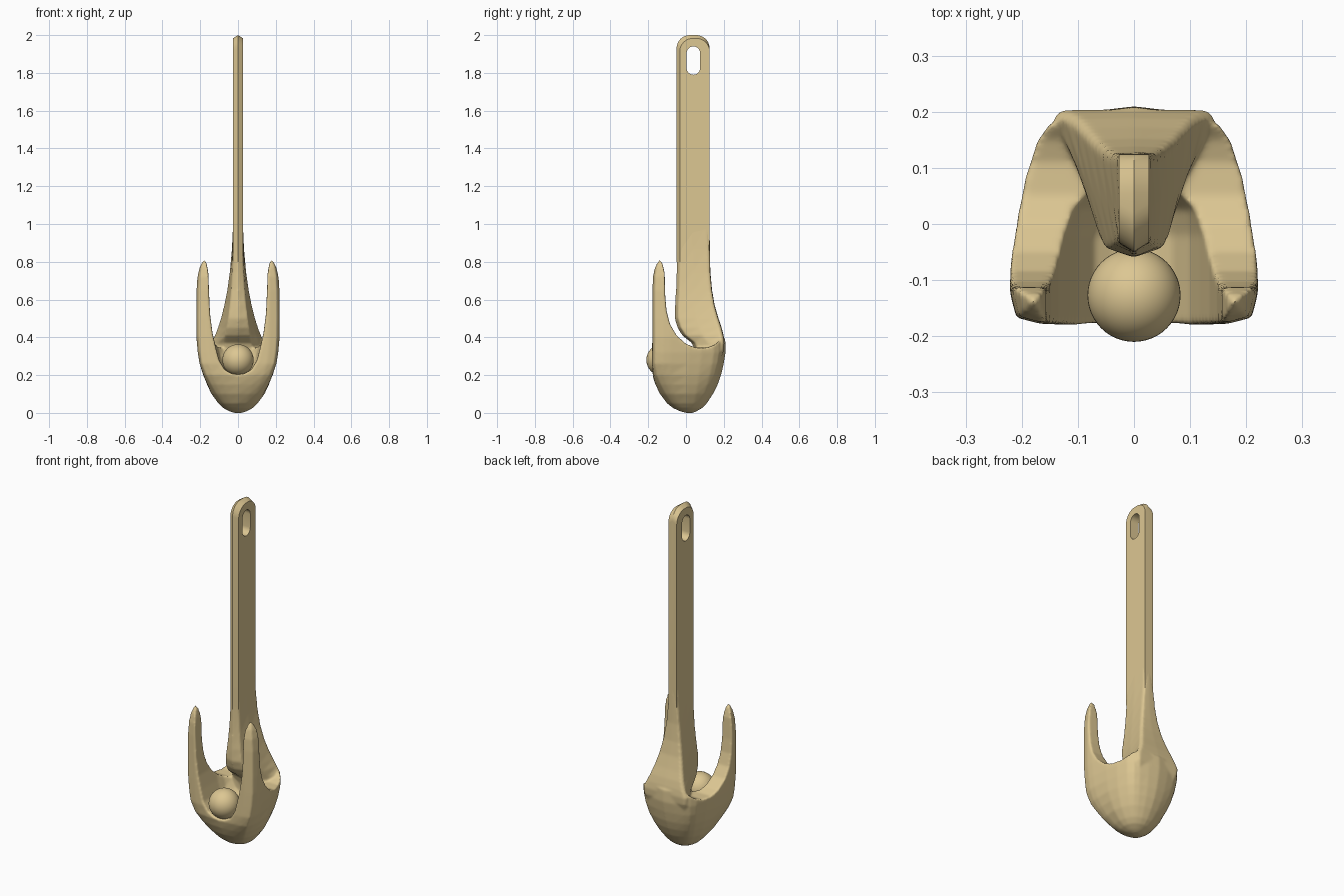
import bpy, bmesh, math

if "Cube" in bpy.data.objects:
    bpy.data.objects.remove(bpy.data.objects["Cube"])

def loft(name, rings):
    """Closed solid through rings having equal point counts."""
    bm = bmesh.new()
    vs = [[bm.verts.new(p) for p in r] for r in rings]
    n = len(rings[0])
    for a, b in zip(vs, vs[1:]):
        for i in range(n):
            j = (i + 1) % n
            bm.faces.new((a[i], a[j], b[j], b[i]))
    bm.faces.new(vs[0])
    bm.faces.new(vs[-1])
    bmesh.ops.recalc_face_normals(bm, faces=bm.faces)
    me = bpy.data.meshes.new(name)
    bm.to_mesh(me)
    bm.free()
    ob = bpy.data.objects.new(name, me)
    bpy.context.collection.objects.link(ob)
    return ob

def activate(ob):
    bpy.ops.object.select_all(action='DESELECT')
    ob.select_set(True)
    bpy.context.view_layer.objects.active = ob

def apply(ob, kind, **props):
    activate(ob)
    m = ob.modifiers.new("m", kind)
    for k, v in props.items():
        setattr(m, k, v)
    bpy.ops.object.modifier_apply(modifier=m.name)

def combine(ob, tool, op):
    apply(ob, 'BOOLEAN', object=tool, operation=op, solver='EXACT')
    bpy.data.objects.remove(tool, do_unlink=True)

def mirrored(half):
    """Complete a half outline that starts and ends on x = 0."""
    return half + [(-x, y) for x, y in half[-2:0:-1]]

# hook bulb: outer shell from the pointed base up to the prong tips
dee = mirrored([(0, -1), (.45, -1), (.75, -.99), (.95, -.93), (1, -.7), (1, -.5),
                (.96, 0), (.9, .35), (.8, .68), (.7, .83), (.55, .9), (.3, .96), (0, 1)])
sections = [(0, .02, 0, .035), (.008, .045, -.03, .055), (.025, .078, -.068, .085),
            (.05, .105, -.1, .11), (.1, .143, -.138, .143), (.15, .168, -.162, .168),
            (.2, .188, -.178, .186), (.26, .203, -.18, .2), (.32, .213, -.18, .21),
            (.4, .22, -.18, .208), (.5, .221, -.18, .2), (.65, .22, -.18, .2),
            (.72, .215, -.178, .2), (.77, .206, -.17, .2), (.8, .196, -.158, .2),
            (.815, .187, -.147, .2)]
rings = []
for z, w, f, b in sections:
    t = max(0, 1 - z / .25)
    ring = []
    for u, v in dee:
        r = math.hypot(u, v)
        u, v = u + (u / r - u) * t, v + (v / r - v) * t
        ring.append((u * w, (f + b) / 2 + v * (b - f) / 2, z))
    rings.append(ring)
hook = loft("hook_body", rings)

# clear the space behind the prongs, down to the side rim
rim = [(-.14, .9), (-.14, .815), (-.124, .79), (-.113, .74), (-.11, .62), (-.103, .54),
       (-.085, .47), (-.05, .41), (0, .365), (.05, .345), (.11, .345), (.15, .36),
       (.18, .385), (.3, .41), (.3, .9)]
combine(hook, loft("rim_cutter", [[(x, y, z) for y, z in rim] for x in (-.4, .4)]), 'DIFFERENCE')

# U-shaped throat opening to the front
throat = mirrored([(0, .2), (.035, .205), (.07, .225), (.1, .275), (.117, .34),
                   (.135, .42), (.148, .52), (.154, .65), (.157, .74), (.166, .79),
                   (.18, .815), (.18, .9), (0, .9)])
rings = [[(x * s, y, .9 - (.9 - z) * k) for x, z in throat]
         for y, s, k in ((-.3, 1, 1), (-.02, 1, .99), (.025, .95, .96), (.055, .8, .9))]
combine(hook, loft("throat_cutter", rings), 'DIFFERENCE')

# flared root joining the shank to the back of the bulb
rings = []
for z, wf, wb, f, b in [(.25, .075, .12, .06, .17), (.33, .08, .14, .045, .2),
                        (.37, .075, .143, .03, .203), (.41, .07, .123, -.02, .197),
                        (.45, .063, .107, -.045, .187), (.5, .055, .091, -.06, .17),
                        (.57, .046, .073, -.059, .15), (.65, .038, .057, -.054, .136),
                        (.75, .032, .043, -.051, .127), (.87, .028, .032, -.05, .125),
                        (1.0, .025, .026, -.047, .122)]:
    m = (wf + wb) / 2
    half = [(0, f), (wf * .95, f + .018), (m, f * .5 + b * .5), (wb, b - .012), (wb * .9, b), (0, b + .002)]
    rings.append([(x, y, z) for x, y in mirrored(half)])
combine(hook, loft("root", rings), 'UNION')
apply(hook, 'REMESH', mode='VOXEL', voxel_size=.006)
apply(hook, 'SMOOTH', factor=.5, iterations=7)
hook.data.shade_smooth()

# shank: flat bar with a ridge along its front and rounded top
def bar_outline(x, d):
    f, b, top, r = -.05 + d, .125, 2 - d, .07
    pts = [(x, f, .8)]
    for cy, a0 in ((f + r, 180), (b - r, 90)):
        for i in range(9):
            a = math.radians(a0 - i * 90 / 8)
            pts.append((x, cy + r * math.cos(a), top - r + r * math.sin(a)))
    return pts + [(x, b, .8)]

shank = loft("shank", [bar_outline(-.027, .017), bar_outline(0, 0), bar_outline(.027, .017)])

# hanging slot through the top of the shank
slot = []
for cz, a0 in ((1.904, 0), (1.826, 180)):
    for i in range(13):
        a = math.radians(a0 + i * 15)
        slot.append((.039 + .036 * math.cos(a), cz + .036 * math.sin(a)))
combine(shank, loft("slot_cutter", [[(x, y, z) for y, z in slot] for x in (-.1, .1)]), 'DIFFERENCE')
activate(shank)
bpy.ops.object.shade_smooth_by_angle(angle=math.radians(25))

# ball resting in the throat
bpy.ops.mesh.primitive_uv_sphere_add(segments=48, ring_count=24, radius=.083, location=(0, -.127, .28))
ball = bpy.context.object
ball.name = "ball"
bpy.ops.object.shade_smooth()

# one shared sand colour
mat = bpy.data.materials.new("sand")
mat.diffuse_color = (.72, .57, .29, 1)
mat.use_nodes = True
mat.node_tree.nodes["Principled BSDF"].inputs["Base Color"].default_value = mat.diffuse_color
for ob in (hook, shank, ball):
    ob.data.materials.clear()
    ob.data.materials.append(mat)
